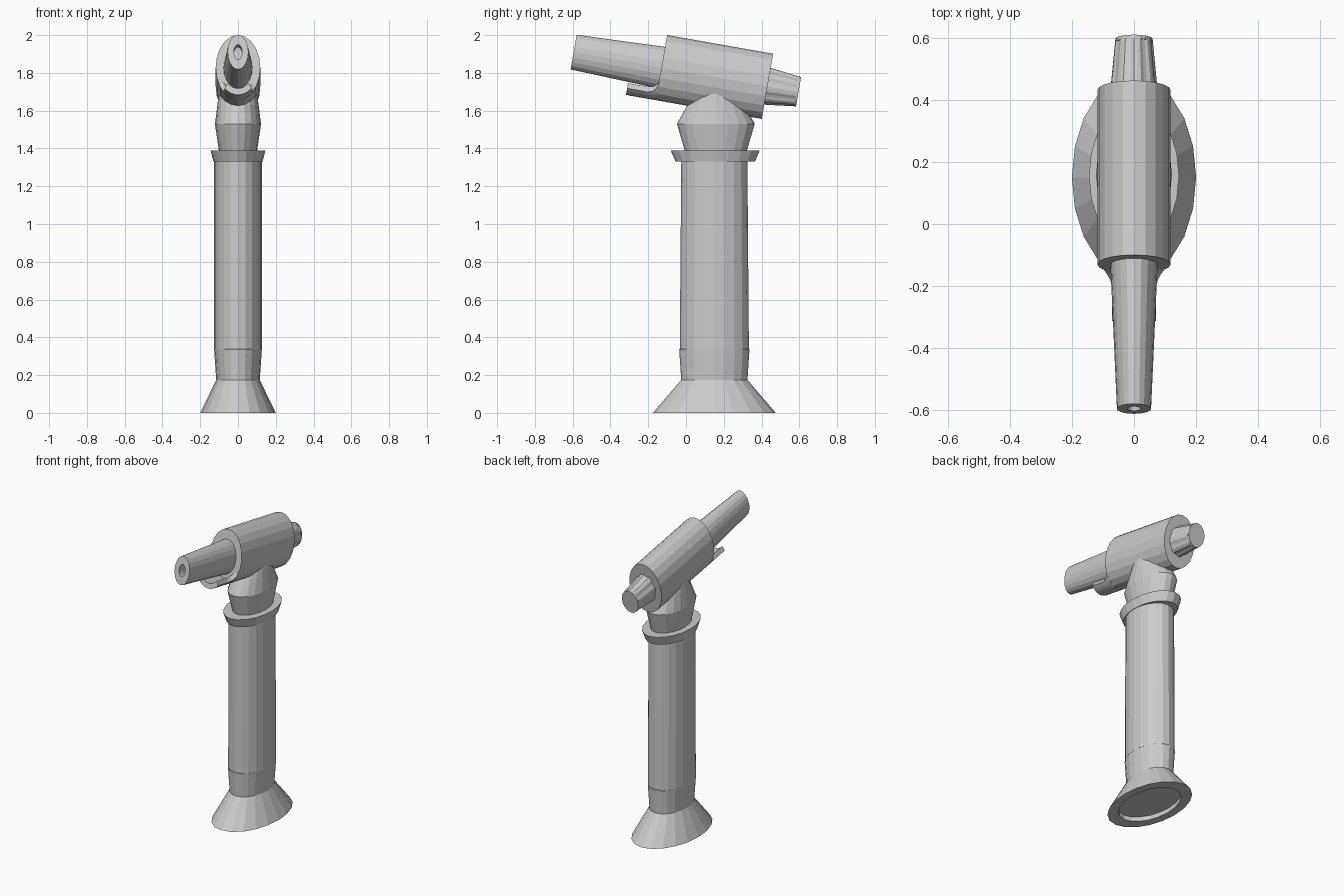
import bpy, bmesh
from math import sin, cos, pi, radians
from mathutils import Matrix, Vector

if "Cube" in bpy.data.objects:
    bpy.data.objects.remove(bpy.data.objects["Cube"])

SEGS = 20
UPRIGHT = Matrix.Translation((0, 0.15, 0))
# head axis: local z runs front to back, tilted 10 degrees nose-up; local y is down
HEAD = Matrix.Translation((0, -0.13, 1.828)) @ Matrix.Rotation(radians(-100), 4, 'X')


def make(name, bm, matrix):
    bmesh.ops.recalc_face_normals(bm, faces=bm.faces)
    bm.transform(matrix)
    mesh = bpy.data.meshes.new(name)
    bm.to_mesh(mesh)
    bm.free()
    obj = bpy.data.objects.new(name, mesh)
    bpy.context.collection.objects.link(obj)
    return obj


def loft(name, rings, matrix, segs=SEGS, pattern=(1,)):
    """Skin elliptical rings (height, rx, ry), capped at both ends."""
    bm = bmesh.new()
    loops = []
    for h, rx, ry in rings:
        loop = []
        for i in range(segs):
            a, k = 2 * pi * i / segs, pattern[i % len(pattern)]
            loop.append(bm.verts.new((k * rx * cos(a), k * ry * sin(a), h)))
        loops.append(loop)
    for lo, hi in zip(loops, loops[1:]):
        for i in range(segs):
            j = (i + 1) % segs
            bm.faces.new((lo[i], lo[j], hi[j], hi[i]))
    bm.faces.new(loops[0])
    bm.faces.new(loops[-1])
    return make(name, bm, matrix)


def tray(name, rows, rx, ry, inner, matrix, n=8):
    """Curved wall section under the axis; rows are (position, half angle)."""
    bm = bmesh.new()
    sections = []
    for h, half in rows:
        angles = [radians(half) * (2 * i / n - 1) for i in range(n + 1)]
        sec = [(sin(a) * rx, cos(a) * ry, h) for a in angles]
        sec += [(sin(a) * rx * inner, cos(a) * ry * inner, h) for a in reversed(angles)]
        sections.append([bm.verts.new(p) for p in sec])
    m = 2 * (n + 1)
    for s, t in zip(sections, sections[1:]):
        for i in range(m):
            j = (i + 1) % m
            bm.faces.new((s[i], s[j], t[j], t[i]))
    for s in (sections[0], sections[-1]):
        for i in range(n):
            bm.faces.new((s[i], s[i + 1], s[m - 2 - i], s[m - 1 - i]))
    return make(name, bm, matrix)


# flared foot with a shallow recess underneath
loft("foot", [(0.03, 0.148, 0.24), (0, 0.148, 0.24), (0, 0.2, 0.325),
              (0.175, 0.115, 0.175)], UPRIGHT)
# lower sleeve and main column
loft("lower_sleeve", [(0.17, 0.115, 0.175), (0.335, 0.126, 0.186),
                      (0.342, 0.12, 0.18)], UPRIGHT)
loft("column", [(0.335, 0.127, 0.183), (1.335, 0.127, 0.175)], UPRIGHT)
# collar and neck
loft("collar", [(1.33, 0.13, 0.21), (1.39, 0.145, 0.236)],
     Matrix.Translation((0, 0.155, 0)))
loft("neck", [(1.38, 0.1, 0.162), (1.53, 0.122, 0.206), (1.63, 0.109, 0.15),
              (1.72, 0.097, 0.1)], Matrix.Translation((0, 0.158, 0)))

# head: housing, front tube with bore, lower lip
loft("housing", [(0, 0.118, 0.175), (0.57, 0.118, 0.175)], HEAD)
loft("front_tube", [(-0.4, 0.022, 0.04), (-0.472, 0.022, 0.04), (-0.472, 0.055, 0.093),
                    (0.02, 0.077, 0.112)], HEAD)
tray("lower_lip", [(-0.16, 37), (-0.05, 37), (-0.025, 41), (-0.01, 48), (0.005, 60)],
     0.118, 0.175, 0.8, HEAD)

# ribbed rear knob with a plain end disc
loft("rear_knob", [(0.56, 0.077, 0.1), (0.725, 0.061, 0.08)], HEAD,
     segs=40, pattern=(1, 1, 1, 0.94, 0.94))
loft("rear_disc", [(0.725, 0.061, 0.08), (0.737, 0.06, 0.079)], HEAD)
